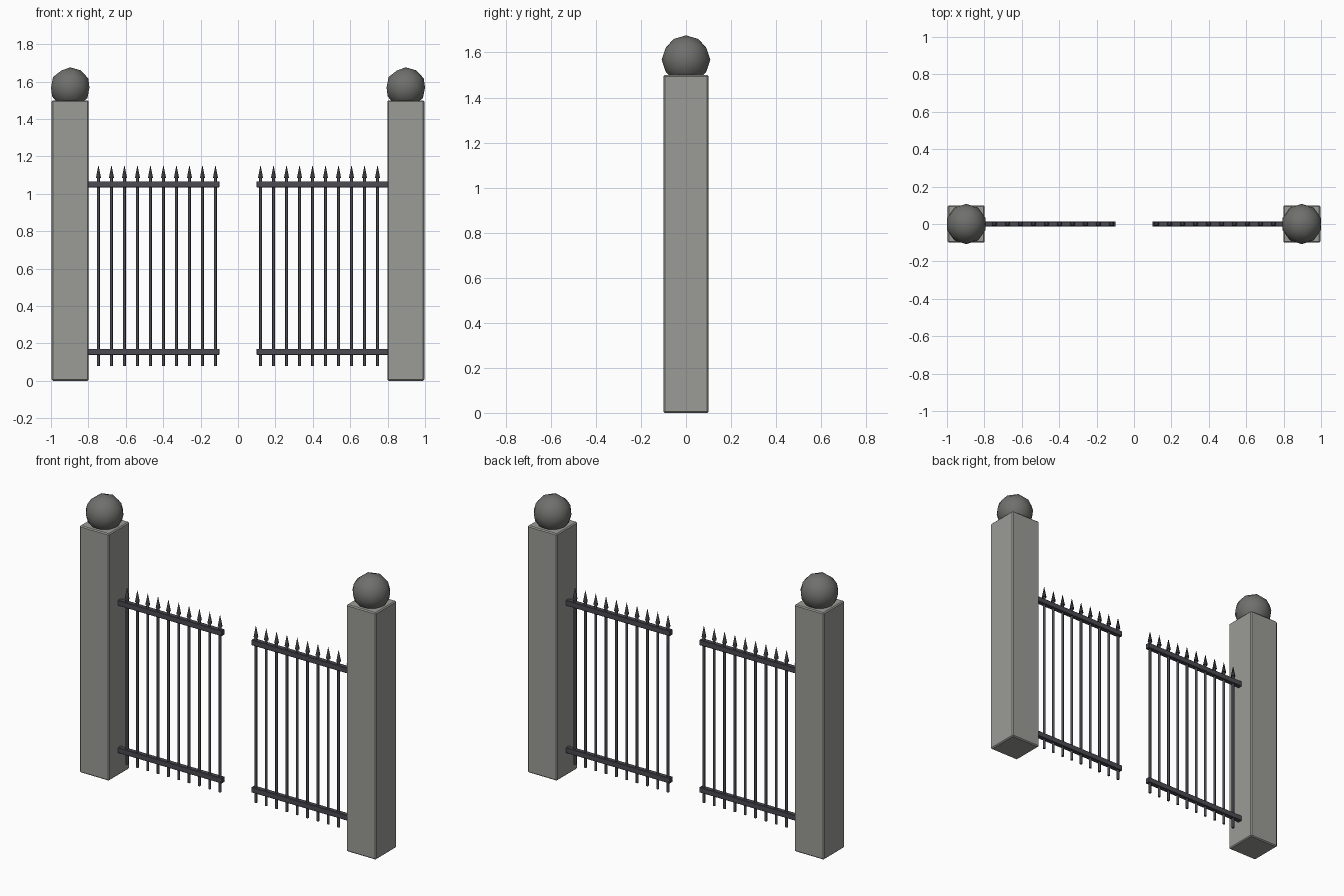
import bpy

if "Cube" in bpy.data.objects:
    bpy.data.objects.remove(bpy.data.objects["Cube"])

def mat(name, c):
    m = bpy.data.materials.new(name)
    m.diffuse_color = (*c, 1)
    m.use_nodes = True
    m.node_tree.nodes["Principled BSDF"].inputs["Base Color"].default_value = m.diffuse_color
    return m

STONE = mat("stone", (0.33, 0.33, 0.305))
CAP = mat("cap_stone", (0.16, 0.16, 0.155))
IRON = mat("iron", (0.07, 0.07, 0.085))
TIP = mat("tip_iron", (0.035, 0.035, 0.04))

def finish(name, m):
    o = bpy.context.object
    o.name = name
    o.data.materials.append(m)
    return o

def box(name, m, x0, x1, depth, z0, z1, bevel):
    bpy.ops.mesh.primitive_cube_add(size=1, location=((x0 + x1) / 2, 0, (z0 + z1) / 2))
    o = finish(name, m)
    o.scale = (abs(x1 - x0), depth, z1 - z0)
    bpy.ops.object.transform_apply(location=False, rotation=False, scale=True)
    b = o.modifiers.new("bevel", 'BEVEL')
    b.width, b.segments = bevel, 1
    return o

def cone(name, m, x, r0, r1, z0, z1):
    bpy.ops.mesh.primitive_cone_add(vertices=8, radius1=r0, radius2=r1, depth=z1 - z0,
                                    location=(x, 0, (z0 + z1) / 2))
    o = finish(name, m)
    bpy.ops.object.shade_smooth_by_angle(angle=0.87)
    return o

for side, s in (("left", -1), ("right", 1)):
    # stone pillar with ball finial
    box(side + "_pillar", STONE, s * 0.798, s * 0.996, 0.2, 0, 1.5, 0.006)
    bpy.ops.mesh.primitive_ico_sphere_add(subdivisions=2, radius=0.108,
                                          location=(s * 0.897, 0, 1.568))
    finish(side + "_ball", CAP)
    bpy.ops.object.shade_smooth()
    # gate rails
    for rail, z in (("bottom", 0.155), ("top", 1.05)):
        box(f"{side}_{rail}_rail", IRON, s * 0.1, s * 0.8, 0.028, z - 0.0165, z + 0.0165, 0.002)
    # vertical bars with spear tips
    for i in range(10):
        x = s * (0.1205 + i * 0.0695)
        cone(f"{side}_bar_{i}", IRON, x, 0.0078, 0.0078, 0.078, 1.088)
        cone(f"{side}_spike_{i}", TIP, x, 0.0135, 0, 1.085, 1.155)
